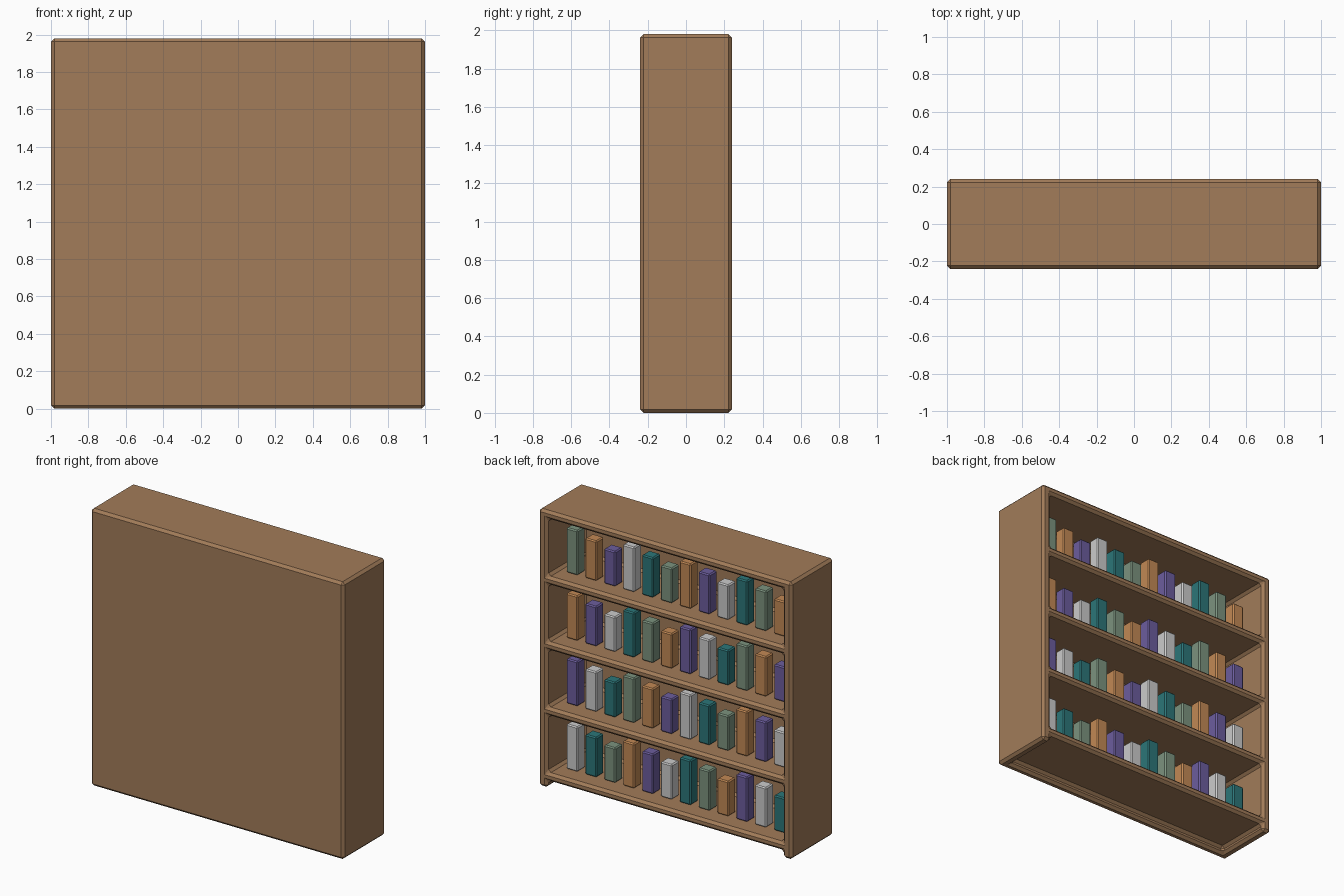
import bpy, bmesh
from mathutils import Vector

if "Cube" in bpy.data.objects:
    bpy.data.objects.remove(bpy.data.objects["Cube"])


def material(name, rgb):
    m = bpy.data.materials.new(name)
    m.diffuse_color = (*rgb, 1)
    m.use_nodes = True
    m.node_tree.nodes["Principled BSDF"].inputs["Base Color"].default_value = m.diffuse_color
    return m


wood = material("wood", (0.36, 0.20, 0.10))
covers = [material(n, c) for n, c in (
    ("sage", (0.20, 0.29, 0.21)), ("orange", (0.54, 0.25, 0.09)),
    ("purple", (0.15, 0.11, 0.34)), ("white", (0.58, 0.58, 0.55)),
    ("teal", (0.025, 0.18, 0.19)))]


def finish(bm, name, mat, loc, chamfer):
    me = bpy.data.meshes.new(name)
    bm.to_mesh(me)
    bm.free()
    ob = bpy.data.objects.new(name, me)
    bpy.context.collection.objects.link(ob)
    ob.location = loc
    me.materials.append(mat)
    b = ob.modifiers.new("chamfer", 'BEVEL')
    b.width = chamfer
    b.segments = 1
    b.limit_method = 'ANGLE'
    return ob


# Bookcase body: a cell grid with the open bays left empty
PITCH, BASE, THICK = 0.4675, 0.05, 0.06
xs = [-1, -0.93, 0.93, 1]
ys = [-0.24, -0.18, 0.24]
zs = [0] + [BASE + PITCH * k + t for k in range(5) for t in (0, THICK)]


def solid(i, j, k):
    if not (0 <= i < 3 and 0 <= j < 2 and 0 <= k < len(zs) - 1):
        return False
    return i != 1 or j == 0 or k % 2 == 1   # sides, back panel, shelves


bm = bmesh.new()
cuts = (xs, ys, zs)
for i in range(3):
    for j in range(2):
        for k in range(len(zs) - 1):
            if not solid(i, j, k):
                continue
            cell = (i, j, k)
            for ax in range(3):
                for s in (0, 1):
                    nb = list(cell)
                    nb[ax] += 2 * s - 1
                    if solid(*nb):
                        continue
                    u, v = (ax + 1) % 3, (ax + 2) % 3
                    quad = []
                    for du, dv in ((0, 0), (1, 0), (1, 1), (0, 1)):
                        idx = list(cell)
                        idx[ax] += s
                        idx[u] += du
                        idx[v] += dv
                        quad.append(bm.verts.new(
                            Vector([cuts[a][idx[a]] for a in range(3)])))
                    bm.faces.new(quad if s else quad[::-1])
bmesh.ops.remove_doubles(bm, verts=bm.verts, dist=1e-5)
bmesh.ops.recalc_face_normals(bm, faces=bm.faces)
finish(bm, "bookcase_body", wood, (0, 0, 0), 0.018)

# Books: twelve per shelf, three heights and five colours in rotation
heights = (0.32, 0.285, 0.25)
for row in range(4):                       # row 0 is the top shelf
    floor = BASE + THICK + PITCH * (3 - row)
    for n in range(12):
        h = heights[n % 3]
        bm = bmesh.new()
        bmesh.ops.create_cube(bm, size=1)
        bmesh.ops.scale(bm, vec=(0.09, 0.085, h), verts=bm.verts)
        finish(bm, f"book_{row + 1}_{n + 1}", covers[(n + row) % 5],
               (0.82 - 0.149 * n, 0.075, floor + h / 2), 0.008)
